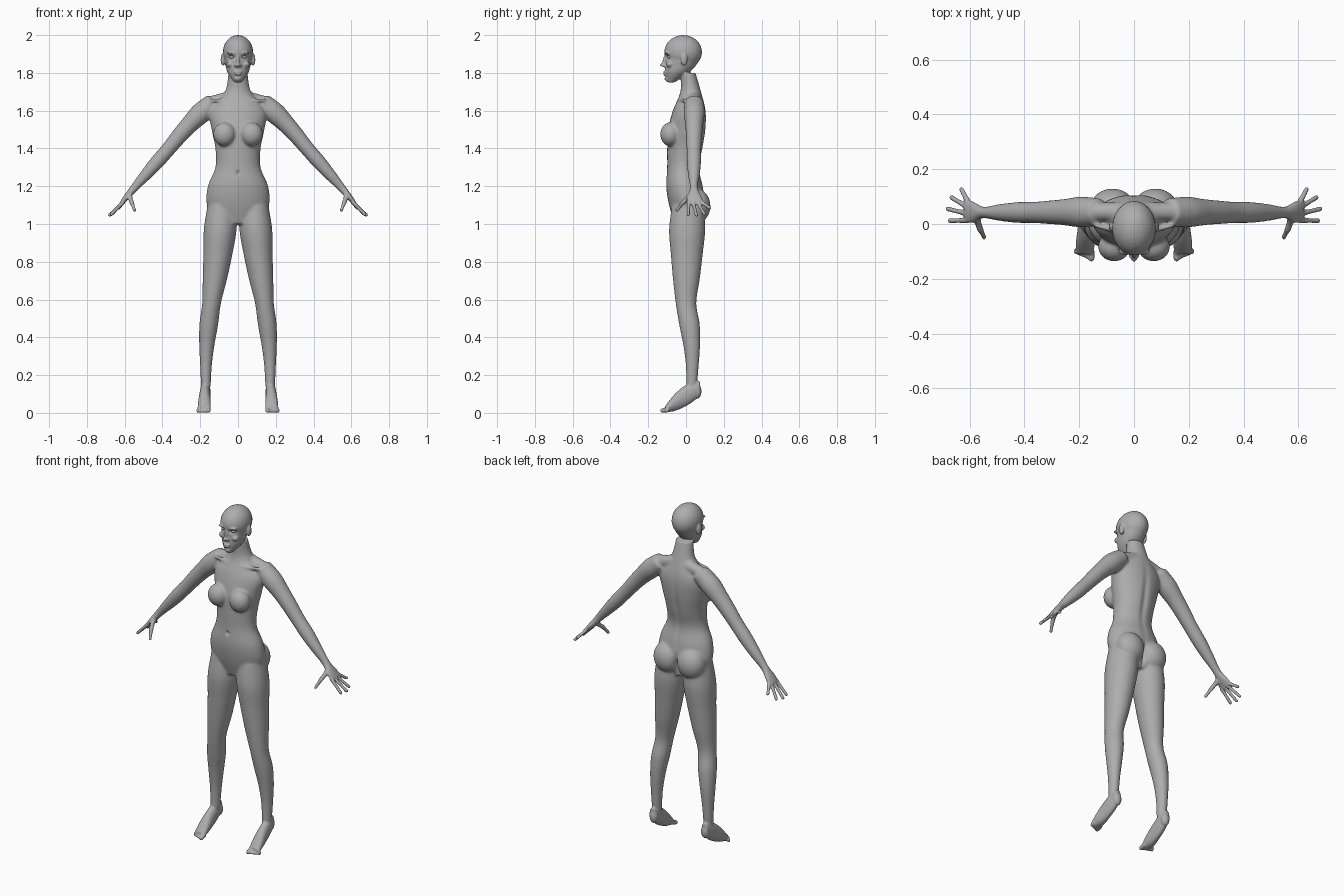
import bpy, bmesh, math
from mathutils import Vector, Matrix

cube = bpy.data.objects.get("Cube")
if cube:
    bpy.data.objects.remove(cube, do_unlink=True)

X, Y, Z = Vector((1, 0, 0)), Vector((0, 1, 0)), Vector((0, 0, 1))
SIDES = 28
STEPS = 6

grey = bpy.data.materials.new("neutral grey")
grey.use_nodes = True
grey.diffuse_color = (0.42, 0.42, 0.42, 1)
bsdf = next(node for node in grey.node_tree.nodes if node.type == 'BSDF_PRINCIPLED')
bsdf.inputs["Base Color"].default_value = grey.diffuse_color

bm = bmesh.new()


def spline(rows):
    """Smooth a list of section rows with a Catmull-Rom curve."""
    points = [Vector(row) for row in rows]
    points = [points[0]] + points + [points[-1]]
    smooth = []
    for before, start, end, after in zip(points, points[1:], points[2:], points[3:]):
        leave, arrive = (end - before) / 2, (after - start) / 2
        for step in range(STEPS):
            t = step / STEPS
            ease = t * t * (3 - 2 * t)
            smooth.append(start.lerp(end, ease) + leave * (t * (1 - t) ** 2)
                          - arrive * (t * t * (1 - t)))
    return smooth + [points[-1]]


def loft(rows, across, deep, mirror=True):
    """Skin elliptical sections; each row is a centre, a half width and a half depth."""
    for side in ((1, -1) if mirror else (1,)):
        rings = []
        for row in spline(rows):
            ring = []
            for k in range(SIDES):
                angle = math.tau * k / SIDES
                p = (Vector(row[:3]) + across * (row[3] * math.cos(angle))
                     + deep * (row[4] * math.sin(angle)))
                ring.append(bm.verts.new((p.x * side, p.y, p.z)))
            rings.append(ring)
        faces = [bm.faces.new(rings[0]), bm.faces.new(rings[-1])]
        for low, high in zip(rings, rings[1:]):
            for k in range(SIDES):
                n = (k + 1) % SIDES
                faces.append(bm.faces.new((low[k], low[n], high[n], high[k])))
        bmesh.ops.recalc_face_normals(bm, faces=faces)


def column(bottom, step, sections):
    """Central upright form from evenly stacked sections: half width, front, back."""
    rows = [(0, (front + back) / 2, bottom + step * i, width, (back - front) / 2)
            for i, (width, front, back) in enumerate(sections)]
    loft(rows, X, Y, mirror=False)


def limb(start, end, bow, widths, depths=None):
    """Evenly spaced section rows along a bowed line."""
    rows = []
    for i, (width, depth) in enumerate(zip(widths, depths or widths)):
        t = (i + 1) / len(widths)
        centre = Vector(start).lerp(Vector(end), t) + Vector(bow) * math.sin(math.pi * t)
        rows.append((*centre, width, depth))
    return rows


def blob(center, radii):
    """Ellipsoid, repeated on the other side when off centre."""
    for side in ((1, -1) if center[0] else (1,)):
        place = Matrix.Translation((center[0] * side, center[1], center[2]))
        bmesh.ops.create_uvsphere(bm, u_segments=24, v_segments=16, radius=1,
                                  matrix=place @ Matrix.Diagonal((*radii, 1)))


def rod(base, tip, thick, thin):
    """Tapered round-ended rod on both sides."""
    base, tip = Vector(base), Vector(tip)
    turn = (tip - base).to_track_quat('Z', 'Y')
    loft([(*base, thick, thick), (*base.lerp(tip, 0.5), thin, thin), (*tip, thin, thin)],
         turn @ X, turn @ Y)
    blob(tip, (thin, thin, thin))


# Torso and neck, from the hips upward
column(1, 0.1, [(.11, -.06, .07), (.165, -.09, .1), (.16, -.105, .09), (.12, -.1, .07),
                (.12, -.1, .09), (.14, -.095, .105), (.15, -.07, .105), (.07, -.03, .08),
                (.05, -.03, .05)])
# Bust, seat, shoulder slopes and collarbones
blob((.072, -.083, 1.475), (.06, .054, .064))
blob((.078, .058, 1.095), (.083, .072, .09))
rod((.04, .045, 1.67), (.16, .045, 1.64), .036, .034)
rod((.03, -.035, 1.655), (.14, -.005, 1.655), .01, .01)

# Jaw, cranium and ears
column(1.75, 0.05, [(.02, -.1, -.06), (.055, -.11, .015), (.068, -.11, .06), (.075, -.11, .075)])
blob((0, -.015, 1.91), (.08, .1, .09))
blob((.08, -.01, 1.87), (.012, .018, .033))

# Nose bridge, tip and nostrils
blob((0, -.112, 1.86), (.009, .013, .03))
blob((0, -.125, 1.842), (.011, .013, .01))
blob((.011, -.117, 1.838), (.008, .01, .008))
# Lips, chin, brows and cheeks
for z in (1.793, 1.804):
    blob((0, -.112, z), (.02, .01, .006))
blob((0, -.1, 1.77), (.02, .014, .014))
blob((.034, -.1, 1.905), (.024, .014, .007))
blob((.042, -.085, 1.845), (.02, .02, .016))

# Legs from hip to knee to ankle
knee, ankle = (.14, 0, .58), (.17, .03, .14)
loft(limb((.08, .01, 1.23), knee, (-.01, 0, 0), [.075, .087, .077, .065, .05])
     + limb(knee, ankle, (.01, .015, 0), [.05, .041, .031, .025]), X, Y * 1.1)

# Feet on raised heels, with five toes each
loft(limb((.17, .12, .15), (.18, -.11, .02), (0, 0, .01),
          [.02, .027, .03, .034, .034], [.04, .055, .055, .043, .017]), X, Z)
blob((.17, .06, .115), (.025, .022, .04))
for toe in range(5):
    radius = .009 if toe else .012
    x = .156 + .014 * toe
    rod((x, -.095, .02), (x, -.125 + .006 * toe, radius), radius, radius)

# Arms from shoulder to elbow to wrist, running into the palms
elbow, wrist = (.37, .042, 1.395), (.55, .042, 1.19)
palm = [(.59, .044, 1.142, .016, .039), (.615, .048, 1.112, .011, .043)]
loft(limb((.06, .045, 1.7), elbow, (.01, 0, .012), [.05, .056, .048, .043, .039])
     + limb(elbow, wrist, (0, 0, 0), [.038, .031, .021]) + palm, (X + Z).normalized(), Y)

# Fingers spread like a fan, and thumbs
for y, tip in ((.014, (.672, .012, 1.05)), (.037, (.68, .055, 1.047)),
               (.06, (.666, .097, 1.053)), (.08, (.63, .126, 1.085))):
    rod((.606, y, 1.118), tip, .0115, .009)
thumb_joint = (.562, -.018, 1.112)
rod((.577, .025, 1.15), thumb_joint, .018, .012)
rod(thumb_joint, (.547, -.048, 1.072), .012, .009)

mesh = bpy.data.meshes.new("body")
bm.to_mesh(mesh)
bm.free()
body = bpy.data.objects.new("body", mesh)
bpy.context.collection.objects.link(body)
bpy.context.view_layer.objects.active = body
body.select_set(True)


def apply(kind, **settings):
    modifier = body.modifiers.new(kind.lower(), kind)
    for key, value in settings.items():
        setattr(modifier, key, value)
    bpy.ops.object.modifier_apply(modifier=modifier.name)


# Fuse the parts into one skin, softer on trunk and limbs than on face, hands and feet
apply('REMESH', mode='VOXEL', voxel_size=.0047)
apply('SMOOTH', factor=.5, iterations=4)
soft = body.vertex_groups.new(name="soft")
for vert in body.data.vertices:
    x, y, z = vert.co
    weight = min((z - .2) / .1, (1.745 - z) / .04, (.55 - abs(x)) / .06, 1)
    if weight > 0:
        soft.add([vert.index], weight, 'REPLACE')
apply('SMOOTH', factor=.5, iterations=28, vertex_group="soft")


def press(center, radii, push):
    """Soft dent, mirrored across the middle."""
    for vert in body.data.vertices:
        place = (abs(vert.co.x), vert.co.y, vert.co.z)
        reach = sum(((a - c) / r) ** 2 for a, c, r in zip(place, center, radii))
        if reach < 9:
            vert.co += Vector(push) * math.exp(-reach)


# Eye sockets, mouth line, navel, spine and seat cleft
press((.032, -.1, 1.884), (.017, .03, .01), Y * .012)
press((0, -.115, 1.798), (.02, .02, .002), Y * .004)
press((0, -.105, 1.27), (.008, .03, .012), Y * .012)
press((0, .1, 1.4), (.018, .05, .17), Y * -.009)
press((0, .11, 1.07), (.012, .06, .055), Y * -.022)

bpy.ops.object.shade_smooth()
body.data.materials.clear()
body.data.materials.append(grey)

# Eyes
for name, side in (("left_eye", 1), ("right_eye", -1)):
    bpy.ops.mesh.primitive_uv_sphere_add(segments=24, ring_count=16, radius=.0125,
                                         location=(.032 * side, -.086, 1.884))
    eye = bpy.context.object
    eye.name = name
    eye.scale = (1.2, 1, .75)
    eye.data.materials.append(grey)
    bpy.ops.object.shade_smooth()
